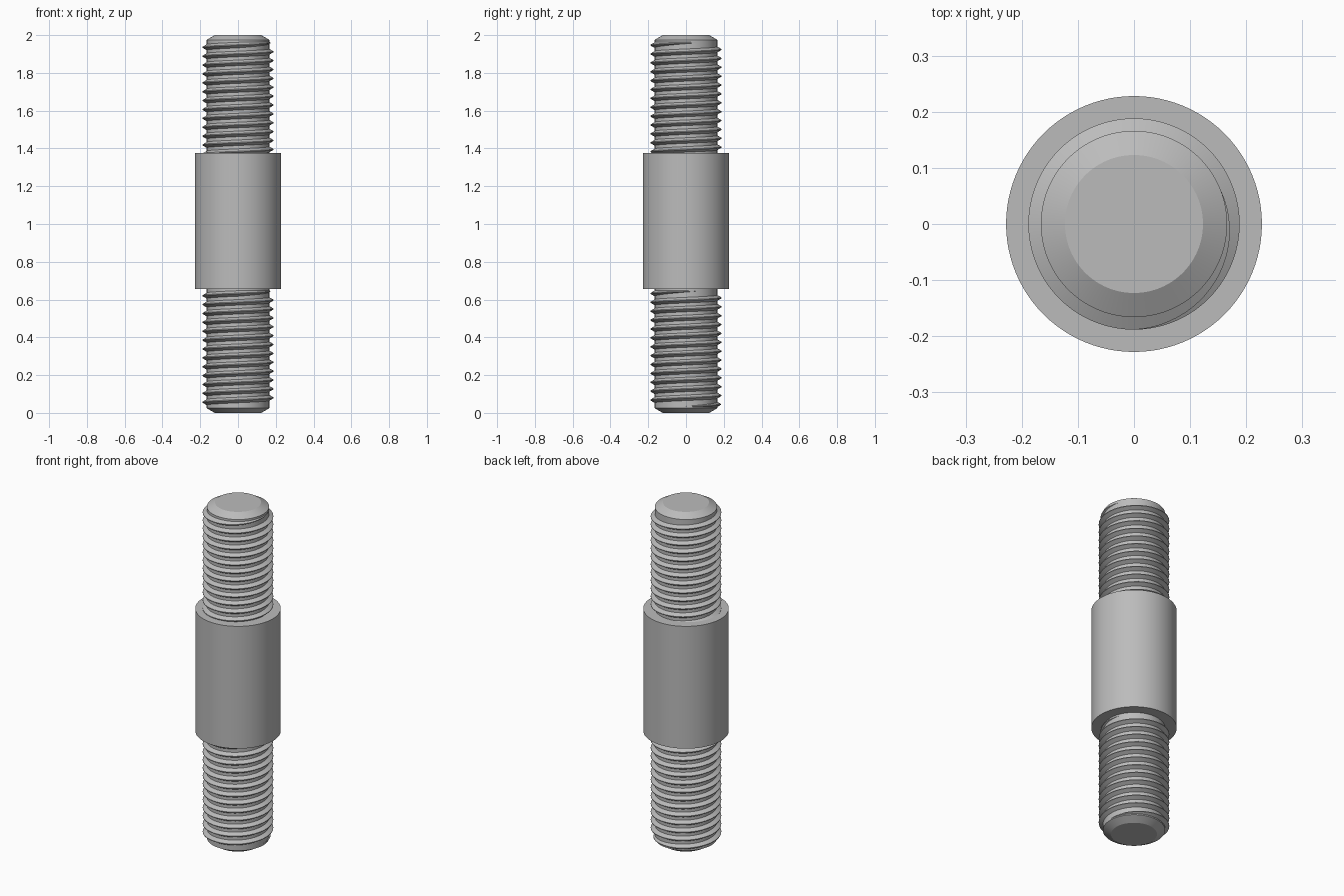
import bpy, bmesh, math

cube = bpy.data.objects.get("Cube")
if cube:
    bpy.data.objects.remove(cube, do_unlink=True)

STEEL = (0.5, 0.5, 0.5, 1.0)
steel = bpy.data.materials.new("steel_grey")
steel.use_nodes = True
steel.diffuse_color = STEEL
steel.node_tree.nodes["Principled BSDF"].inputs["Base Color"].default_value = STEEL

CORE, CREST = 0.166, 0.188        # shank and thread crest radii
PITCH, TURNS = 0.047, 13.05
STEPS = 72                        # thread steps per turn
FADE = 0.3                        # run-out length in turns


def finish(bm, name, angle):
    bmesh.ops.recalc_face_normals(bm, faces=bm.faces)
    mesh = bpy.data.meshes.new(name)
    bm.to_mesh(mesh)
    bm.free()
    mesh.materials.append(steel)
    obj = bpy.data.objects.new(name, mesh)
    bpy.context.collection.objects.link(obj)
    bpy.ops.object.select_all(action='DESELECT')
    obj.select_set(True)
    bpy.context.view_layer.objects.active = obj
    bpy.ops.object.shade_smooth_by_angle(angle=math.radians(angle))
    return obj


def lathe(name, profile, sides=96):
    """Solid of revolution from (radius, height) points, capped at both ends."""
    bm = bmesh.new()
    rings = []
    for r, z in profile:
        rings.append([bm.verts.new((r * math.cos(a), r * math.sin(a), z))
                      for a in (2 * math.pi * i / sides for i in range(sides))])
    for low, high in zip(rings, rings[1:]):
        for i in range(sides):
            j = (i + 1) % sides
            bm.faces.new((low[i], low[j], high[j], high[i]))
    bm.faces.new(rings[0][::-1])
    bm.faces.new(rings[-1])
    return finish(bm, name, 20)


def thread(name, z_start):
    """Right-handed helical ridge that runs out into the shank at both ends."""
    bm = bmesh.new()
    root = CORE - 0.003
    slope = math.tan(math.radians(30))
    sections = []
    count = round(TURNS * STEPS)
    for i in range(count + 1):
        turn = i / STEPS
        grow = min(1, turn / FADE, (count - i) / STEPS / FADE)
        tip = CORE + 0.0003 + (CREST - CORE) * grow
        half_tip = 0.002
        half_root = half_tip + (tip - root) * slope
        a, z = 2 * math.pi * turn, z_start + PITCH * turn
        sections.append([bm.verts.new((r * math.cos(a), r * math.sin(a), z + dz))
                         for r, dz in ((root, -half_root), (tip, -half_tip),
                                       (tip, half_tip), (root, half_root))])
    for a, b in zip(sections, sections[1:]):
        for k in range(4):
            m = (k + 1) % 4
            bm.faces.new((a[k], b[k], b[m], a[m]))
    bm.faces.new(sections[0])
    bm.faces.new(sections[-1][::-1])
    return finish(bm, name, 25)


# Shank with chamfered ends
lathe("shank", [(0.123, 0), (CORE, 0.025), (CORE, 1.975), (0.123, 2)])

# Plain cylindrical collar in the middle
lathe("collar", [(0.228, 0.655), (0.228, 1.375)])

# Threads on both ends
thread("lower_thread", 0.033)
thread("upper_thread", 1.348)
